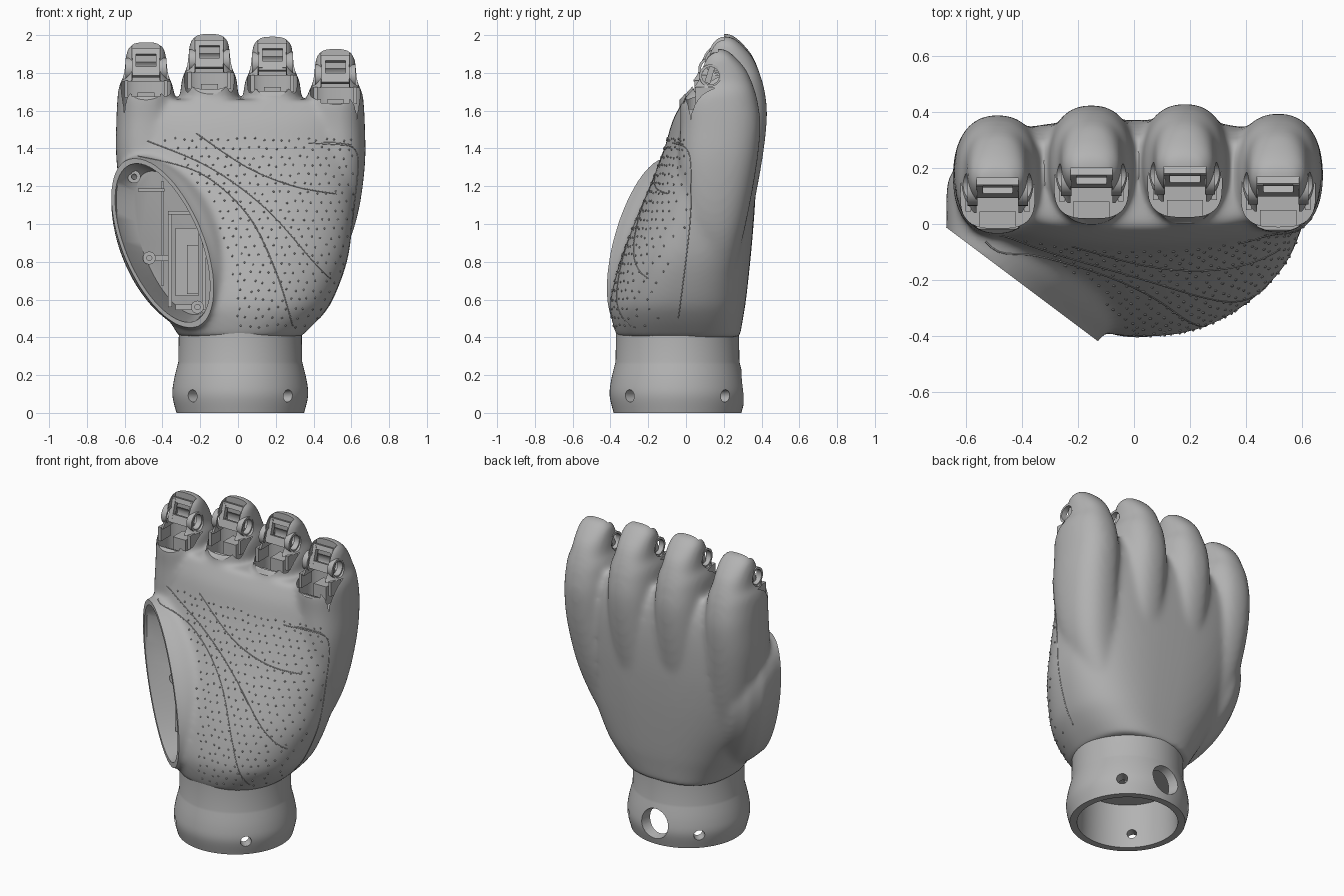
import bpy, bmesh, math, random
from mathutils import Vector, Matrix
from mathutils.bvhtree import BVHTree

random.seed(4)
if "Cube" in bpy.data.objects:
    bpy.data.objects.remove(bpy.data.objects["Cube"])

grey = bpy.data.materials.new("matte_grey")
grey.use_nodes = True
grey.diffuse_color = (0.45, 0.45, 0.45, 1)
grey.node_tree.nodes["Principled BSDF"].inputs["Base Color"].default_value = (0.45, 0.45, 0.45, 1)


def spline(rows, steps):
    """Catmull-Rom interpolation of tuples."""
    out = []
    for i in range(len(rows) - 1):
        a, b, c, d = (rows[max(0, min(len(rows) - 1, i + k))] for k in (-1, 0, 1, 2))
        for s in range(steps):
            t = s / steps
            out.append([0.5 * (2*q + (r - p)*t + (2*p - 5*q + 4*r - w)*t*t + (3*q - p - 3*r + w)*t**3)
                        for p, q, r, w in zip(a, b, c, d)])
    return out + [list(rows[-1])]


def loft(bm, rings):
    """Closed skin through rings of equal point count."""
    vs = [[bm.verts.new(p) for p in r] for r in rings]
    n = len(vs[0])
    for a, b in zip(vs, vs[1:]):
        for i in range(n):
            bm.faces.new((a[i], a[(i+1) % n], b[(i+1) % n], b[i]))
    bm.faces.new(vs[0][::-1])
    bm.faces.new(vs[-1])


def oval(x0, x1, y0, y1, z, front=2.3, back=2.3, n=64):
    """Superellipse ring with separate front and back fullness."""
    pts = []
    for i in range(n):
        c, s = math.cos(2*math.pi*i/n), math.sin(2*math.pi*i/n)
        e = 2 / (back if s > 0 else front)
        pts.append(Vector(((x0+x1)/2 + (x1-x0)/2 * math.copysign(abs(c)**e, c),
                           (y0+y1)/2 + (y1-y0)/2 * math.copysign(abs(s)**e, s), z)))
    return pts


def box(bm, centre, size, tilt=0, turn=0):
    m = (Matrix.Translation(centre) @ Matrix.Rotation(turn, 4, 'Z')
         @ Matrix.Rotation(tilt, 4, 'X') @ Matrix.Diagonal((*size, 1)))
    bmesh.ops.create_cube(bm, size=1, matrix=m)


def lathe(bm, profile, matrix, n=48):
    """Ring-shaped solid from a closed (radius, height) profile."""
    vs = [[bm.verts.new(matrix @ Vector((r*math.cos(a), r*math.sin(a), h))) for r, h in profile]
          for a in (2*math.pi*i/n for i in range(n))]
    m = len(profile)
    for i in range(n):
        for j in range(m):
            k, l = (i+1) % n, (j+1) % m
            bm.faces.new((vs[i][j], vs[k][j], vs[k][l], vs[i][l]))


def make(name, bm, smooth=True):
    bmesh.ops.recalc_face_normals(bm, faces=bm.faces)
    me = bpy.data.meshes.new(name)
    bm.to_mesh(me)
    bm.free()
    ob = bpy.data.objects.new(name, me)
    bpy.context.collection.objects.link(ob)
    me.materials.append(grey)
    if smooth:
        shade(ob)
    return ob


def shade(ob):
    bpy.ops.object.select_all(action='DESELECT')
    ob.select_set(True)
    bpy.context.view_layer.objects.active = ob
    bpy.ops.object.shade_smooth_by_angle(angle=math.radians(35))


def bake(ob):
    dg = bpy.context.evaluated_depsgraph_get()
    me = bpy.data.meshes.new_from_object(ob.evaluated_get(dg))
    ob.modifiers.clear()
    ob.data = me


def cut(ob, bm):
    cutter = make("cutter", bm, False)
    cutter.hide_render = True
    mod = ob.modifiers.new("cut", 'BOOLEAN')
    mod.operation, mod.solver, mod.object = 'DIFFERENCE', 'EXACT', cutter
    bake(ob)
    bpy.data.objects.remove(cutter)


# Finger bases: centre x, top height, y shift
FINGERS = [(-0.487, 1.955, -0.035), (-0.152, 2.0, 0), (0.182, 1.985, 0.005), (0.515, 1.92, -0.03)]


def thumb_ring(scale, depth, wide=1.0, n=64):
    """Tilted ellipse on the oblique thumb plane, moved inward by depth."""
    pts = []
    for i in range(n):
        a = 2*math.pi*i/n
        u, v = 0.205*math.cos(a)*scale*wide, 0.466*math.sin(a)*scale
        x, z = -0.40 + 0.922*u - 0.386*v, 0.9 + 0.386*u + 0.922*v
        pts.append(Vector((x + 0.3*depth, -0.02 - 0.755*(x + 0.66) + 0.9*depth, z)))
    return pts


# Palm, tapering finger ridges and thumb mount merged into one skin
bm = bmesh.new()
palm = [(0.40, -0.31, 0.33, -0.365, 0.285), (0.5, -0.37, 0.43, -0.395, 0.302),
        (0.6, -0.43, 0.5, -0.40, 0.318), (0.8, -0.53, 0.575, -0.35, 0.34),
        (1.0, -0.59, 0.605, -0.275, 0.358), (1.2, -0.62, 0.625, -0.19, 0.37),
        (1.4, -0.63, 0.64, -0.115, 0.37), (1.55, -0.63, 0.645, -0.07, 0.35),
        (1.66, -0.61, 0.63, -0.01, 0.30)]
loft(bm, [oval(x0, x1, y0, y1, z, 2.2, 2.7) for z, x0, x1, y0, y1 in spline(palm, 4)])
# Rows: height, spread towards the finger centre, half width, front, back
ridge = [(0.7, 0.65, 0.1, 0.06, 0.27), (0.95, 0.84, 0.14, 0.04, 0.318), (1.15, 0.93, 0.16, 0.0, 0.362),
         (1.4, 0.99, 0.163, -0.01, 0.406), (1.6, 1, 0.157, 0.0, 0.425), (1.73, 1, 0.15, 0.0, 0.41),
         (1.785, 1, 0.14, 0.03, 0.395), (1.83, 1, 0.118, 0.065, 0.38), (1.9, 1, 0.11, 0.085, 0.347),
         (1.97, 1, 0.1, 0.125, 0.285), (2.008, 1, 0.06, 0.165, 0.235)]
for cx, top, dy in FINGERS:
    loft(bm, [oval(cx*k-h, cx*k+h, y0+dy, y1+dy, z+top-2)
              for z, k, h, y0, y1 in spline(ridge, 4)])
loft(bm, [thumb_ring(*r) for r in ((1.03, -0.03), (1.03, 0.0), (1.05, 0.07, 1.13), (1.05, 0.15, 1.25),
                                   (1.0, 0.26, 1.25), (0.85, 0.36, 1.2), (0.55, 0.44))])
hand = make("palm_shell", bm, False)
rm = hand.modifiers.new("skin", 'REMESH')
rm.mode, rm.voxel_size = 'VOXEL', 0.0135
sm = hand.modifiers.new("soften", 'SMOOTH')
sm.factor, sm.iterations = 0.5, 24
bake(hand)

# Flat thumb face and thumb cavity
bm = bmesh.new()
normal = Vector((-0.6, -0.8, 0))
box(bm, Vector((-0.40, -0.215, 0.9)) + normal*0.5, (3, 1, 3), turn=math.atan2(-0.6, 0.8))
cut(hand, bm)
bm = bmesh.new()
floor = []
for p in thumb_ring(1, 0):
    x = -0.342 + (p.x + 0.4)*0.8
    floor.append(Vector((x, 0.06 + 0.3*(x + 0.5), 0.9 + (p.z - 0.9)*0.87)))
loft(bm, [thumb_ring(0.97, -0.1), thumb_ring(0.96, 0.02), floor])
cut(hand, bm)

# Knuckles: slanted rim, round cup, slot between the ears, hinge hole
rims, cups, slots, holes = (bmesh.new() for _ in range(4))
for cx, top, dy in FINGERS:
    prof = [(-0.1, 1.63), (0.0, 1.69), (0.075, 1.775), (0.075, 2.1), (-0.1, 2.1)]
    loft(rims, [[Vector((cx+s, y+dy, z+(top-2)*0.75)) for y, z in prof] for s in (-0.16, 0.16)])
    loft(cups, [oval(cx-0.132, cx+0.132, 0.02+dy, 0.26+dy, z, 3, 3, 40) for z in (top-0.4, top-0.2)])
    box(slots, (cx, 0.075+dy, top-0.08), (0.15, 0.25, 0.4))
    bmesh.ops.create_cone(holes, cap_ends=True, segments=32, radius1=0.055, radius2=0.055, depth=0.26,
                          matrix=Matrix.Translation((cx, 0.16+dy, top-0.135)) @ Matrix.Rotation(math.pi/2, 4, 'Y'))
for cutter_mesh in (rims, cups, slots, holes):
    cut(hand, cutter_mesh)
shade(hand)

# Knuckle inserts: hinge bushes, slotted bracket and cup floor block
for i, (cx, top, dy) in enumerate(FINGERS):
    bm = bmesh.new()
    for s in (-1, 1):
        m = Matrix.Translation((cx + s*0.09, 0.16+dy, top-0.135)) @ Matrix.Rotation(math.pi/2, 4, 'Y')
        lathe(bm, [(0.046, -0.018), (0.06, -0.018), (0.06, 0.018), (0.046, 0.018)], m, 32)
        box(bm, (cx + s*0.068, 0.165+dy, top-0.1), (0.03, 0.03, 0.13), -0.3)
        box(bm, (cx + s*0.105, 0.13+dy, top-0.24), (0.02, 0.1, 0.09))
    box(bm, (cx, 0.185+dy, top-0.045), (0.16, 0.03, 0.03), -0.3)
    box(bm, (cx, 0.15+dy, top-0.15), (0.16, 0.03, 0.05), -0.3)
    box(bm, (cx, 0.05+dy, top-0.35), (0.13, 0.06, 0.08))
    box(bm, (cx, 0.18+dy, top-0.32), (0.09, 0.1, 0.12))
    make("knuckle_hinge_%d" % (i+1), bm)

# Wrist cuff with floor, screw holes and a cable port
AXIS = Matrix.Translation((0.012, -0.045, 0))
bm = bmesh.new()
outer = spline([(0.338, 0.0), (0.359, 0.09), (0.352, 0.17), (0.328, 0.27)], 5)
lathe(bm, outer + [(0.325, 0.44), (0.02, 0.44), (0.02, 0.28), (0.285, 0.28), (0.295, 0.0)], AXIS, 96)
cuff = make("wrist_cuff", bm, False)
bm = bmesh.new()
for ang, r, z in [(45, 0.034, 0.09), (135, 0.034, 0.09), (225, 0.034, 0.09), (315, 0.034, 0.09), (90, 0.1, 0.135)]:
    m = (AXIS @ Matrix.Rotation(math.radians(ang), 4, 'Z') @ Matrix.Translation((0.35, 0, z))
         @ Matrix.Rotation(math.pi/2, 4, 'Y'))
    bmesh.ops.create_cone(bm, cap_ends=True, segments=32, radius1=r*0.75, radius2=r*1.15, depth=0.2, matrix=m)
cut(cuff, bm)
shade(cuff)

# Thumb drive inside the cavity: open tray, ribs and screw bosses
bm = bmesh.new()
for c, s in [((-0.36, 0.0, 0.81), (0.02, 0.22, 0.5)), ((-0.18, 0.02, 0.76), (0.02, 0.26, 0.42)),
             ((-0.27, 0.0, 1.06), (0.2, 0.24, 0.02)), ((-0.25, 0.0, 0.56), (0.16, 0.22, 0.03)),
             ((-0.27, 0.06, 0.8), (0.12, 0.14, 0.36)), ((-0.24, 0.0, 0.76), (0.06, 0.1, 0.26)),
             ((-0.43, 0.07, 0.82), (0.14, 0.06, 0.03)), ((-0.46, 0.07, 1.18), (0.14, 0.06, 0.015)),
             ((-0.4, 0.08, 0.95), (0.015, 0.06, 0.55))]:
    box(bm, c, s)
make("thumb_drive", bm)
bm = bmesh.new()
for x, y, z, length in [(-0.55, 0.0, 1.25, 0.1), (-0.47, 0.02, 0.82, 0.07), (-0.215, -0.15, 0.56, 0.28)]:
    m = Matrix.Translation((x, y, z)) @ Matrix.Rotation(-math.pi/2, 4, 'X')
    lathe(bm, [(0.014, 0), (0.034, 0), (0.034, length), (0.014, length)], m, 24)
make("screw_bosses", bm)

# Grip dots scattered over the palm
tree = BVHTree.FromObject(hand, bpy.context.evaluated_depsgraph_get())
bm = bmesh.new()
for i in range(24):
    for j in range(22):
        x = -0.5 + 0.047*i + (j % 2)*0.023 + random.uniform(-0.008, 0.008)
        z = 0.46 + 0.047*j + random.uniform(-0.008, 0.008)
        dx, dz = x + 0.40, z - 0.9
        inside = math.hypot((0.922*dx + 0.386*dz)/0.205, (0.922*dz - 0.386*dx)/0.466) < 1.5
        hit = tree.ray_cast(Vector((x, -2, z)), Vector((0, 1, 0)))[0]
        if hit and not inside and hit.y < 0.02:
            bmesh.ops.create_icosphere(bm, subdivisions=1, radius=0.006, matrix=Matrix.Translation(hit))
make("grip_dots", bm)


# Crease lines following the palm and its outer side
def crease(name, pts, start, way):
    cu = bpy.data.curves.new(name, 'CURVE')
    cu.dimensions, cu.bevel_depth, cu.bevel_resolution = '3D', 0.003, 1
    hits = [tree.ray_cast(Vector(start(*p)), Vector(way))[0] for p in spline(pts, 10)]
    hits = [h for h in hits if h]
    sp = cu.splines.new('POLY')
    sp.points.add(len(hits) - 1)
    for p, h in zip(sp.points, hits):
        p.co = (*h, 1)
    cu.materials.append(grey)
    bpy.context.collection.objects.link(bpy.data.objects.new(name, cu))


for k, pts in enumerate([[(-0.48, 1.44), (-0.15, 1.3), (0.15, 1.08), (0.4, 0.8), (0.49, 0.71)],
                         [(-0.22, 1.48), (0.05, 1.3), (0.3, 1.2), (0.52, 1.16)],
                         [(-0.53, 1.36), (-0.2, 1.27), (0.05, 1.05), (0.2, 0.75), (0.29, 0.46)],
                         [(0.44, 1.43), (0.52, 1.43), (0.6, 1.42)]]):
    crease("palm_crease_%d" % (k+1), pts, lambda x, z: (x, -2, z), (0, 1, 0))
crease("side_crease", [(-0.07, 1.43), (0.0, 1.4), (0.025, 1.3), (0.02, 1.0), (-0.04, 0.5)],
       lambda y, z: (2, y, z), (-1, 0, 0))
